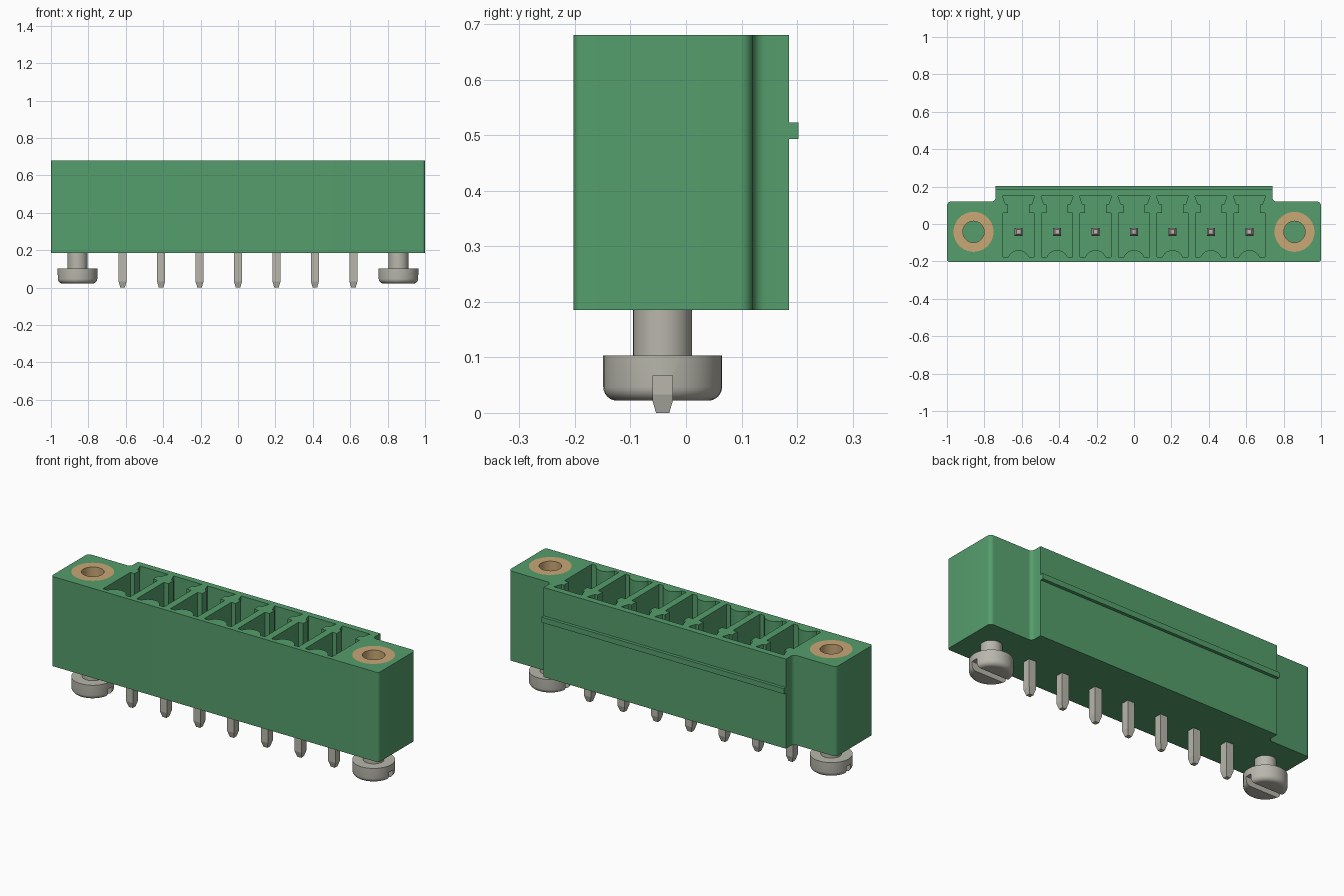
import bpy, bmesh, math
from mathutils import Vector

if "Cube" in bpy.data.objects:
    bpy.data.objects.remove(bpy.data.objects["Cube"])


def material(name, rgb):
    m = bpy.data.materials.new(name)
    m.use_nodes = True
    m.diffuse_color = (*rgb, 1)
    m.node_tree.nodes["Principled BSDF"].inputs["Base Color"].default_value = (*rgb, 1)
    return m


GREEN = material("green plastic", (0.09, 0.34, 0.15))
BRASS = material("tan brass", (0.58, 0.39, 0.18))
METAL = material("grey metal", (0.48, 0.47, 0.41))

BASE, TOP, FLOOR = 0.185, 0.68, 0.27    # housing underside, rim, pocket floor
HOLE_FLOOR = 0.3
PIN_Y, SCREW_X = -0.042, 0.858
PITCH, PINS = 0.2057, 7


def make(name, bm, mat=None):
    bmesh.ops.remove_doubles(bm, verts=bm.verts, dist=1e-5)
    bmesh.ops.recalc_face_normals(bm, faces=bm.faces)
    me = bpy.data.meshes.new(name)
    bm.to_mesh(me)
    bm.free()
    ob = bpy.data.objects.new(name, me)
    bpy.context.collection.objects.link(ob)
    if mat:
        me.materials.append(mat)
    return ob


def prism(bm, outline, z0, z1):
    low = [bm.verts.new((x, y, z0)) for x, y in outline]
    face = bm.faces.new(low)
    up = bmesh.ops.extrude_face_region(bm, geom=[face])["geom"]
    bmesh.ops.translate(bm, vec=(0, 0, z1 - z0),
                        verts=[v for v in up if isinstance(v, bmesh.types.BMVert)])


def box(bm, x0, x1, y0, y1, z0, z1):
    prism(bm, [(x0, y0), (x1, y0), (x1, y1), (x0, y1)], z0, z1)


def lathe(name, profile, centre, mat, closed=False):
    bm = bmesh.new()
    vs = [bm.verts.new((r, 0, z)) for r, z in profile]
    edges = [bm.edges.new(p) for p in zip(vs, vs[1:])]
    if closed:
        edges.append(bm.edges.new((vs[-1], vs[0])))
    bmesh.ops.spin(bm, geom=vs + edges, cent=(0, 0, 0), axis=(0, 0, 1),
                   angle=math.tau, steps=40)
    bmesh.ops.translate(bm, verts=bm.verts, vec=centre)
    return make(name, bm, mat)


def circle(x, y, r, n=40):
    return [(x + r * math.cos(math.tau * i / n), y + r * math.sin(math.tau * i / n))
            for i in range(n)]


def fillet(corners, steps=6):
    # Round every corner (x, y, radius); radius 0 stays sharp
    out = []
    for i, (x, y, r) in enumerate(corners):
        p = Vector((x, y))
        if not r:
            out.append(p)
            continue
        u = (Vector(corners[i - 1][:2]) - p).normalized() * r
        w = (Vector(corners[(i + 1) % len(corners)][:2]) - p).normalized() * r
        for k in range(steps + 1):
            t = math.pi / 2 * k / steps
            out.append(p + u + w - w * math.cos(t) - u * math.sin(t))
    return out


def cut(ob, cutter):
    mod = ob.modifiers.new("cut", 'BOOLEAN')
    mod.operation, mod.solver, mod.object = 'DIFFERENCE', 'EXACT', cutter
    bpy.context.view_layer.objects.active = ob
    bpy.ops.object.modifier_apply(modifier=mod.name)
    bpy.data.objects.remove(cutter)


def smooth(ob):
    bpy.ops.object.select_all(action='DESELECT')
    ob.select_set(True)
    bpy.context.view_layer.objects.active = ob
    bpy.ops.object.shade_smooth_by_angle(angle=math.radians(32))


# Housing with screw ears and a stepped back
half = [(1, -0.2025, 0.015), (1, 0.12, 0.022), (0.74, 0.12, 0.022), (0.74, 0.185, 0)]
outline = half + [(-x, y, r) for x, y, r in reversed(half)]
bm = bmesh.new()
prism(bm, fillet(outline), BASE, TOP)
housing = make("housing", bm, GREEN)

# Keyed pockets with a curved front bump, plus the insert holes
side = [(0.083, -0.177), (0.083, 0.06), (0.056, 0.06), (0.056, 0.105),
        (0.07, 0.105), (0.086, 0.15)]
bump = []
for k in range(13):
    a = math.radians(158 - 136 * k / 12)
    bump.append((0.06 * math.cos(a), -0.1995 + 0.06 * math.sin(a)))
pocket = bump + side + [(-x, y) for x, y in reversed(side)]
pin_xs = [(i - (PINS - 1) / 2) * PITCH for i in range(PINS)]
bm = bmesh.new()
for px in pin_xs:
    prism(bm, [(px + x, y) for x, y in pocket], FLOOR, TOP + 0.1)
for s in (-1, 1):
    prism(bm, circle(s * SCREW_X, PIN_Y, 0.107), HOLE_FLOOR, TOP + 0.1)
cut(housing, make("pocket_cutter", bm))
smooth(housing)

# Latch rib along the back
bm = bmesh.new()
box(bm, -0.74, 0.74, 0.18, 0.2025, 0.493, 0.523)
make("latch_rib", bm, GREEN)

# Square pins with tapered ends
for i, px in enumerate(pin_xs):
    bm = bmesh.new()
    rings = []
    for h, z in ((0.012, 0), (0.0215, 0.033), (0.0215, 0.515), (0.012, 0.545)):
        rings.append([bm.verts.new((px + a * h, PIN_Y + b * h, z))
                      for a, b in ((-1, -1), (1, -1), (1, 1), (-1, 1))])
    for lo, hi in zip(rings, rings[1:]):
        for k in range(4):
            n = (k + 1) % 4
            bm.faces.new((lo[k], lo[n], hi[n], hi[k]))
    bm.faces.new(rings[0])
    bm.faces.new(rings[-1])
    make(f"pin_{i + 1}", bm, METAL)

# Threaded inserts and slotted screws at both ends
for s, label in ((1, "left"), (-1, "right")):
    centre = (s * SCREW_X, PIN_Y, 0)
    insert = lathe(label + "_insert", [(0.057, HOLE_FLOOR), (0.107, HOLE_FLOOR),
                                       (0.107, TOP), (0.057, TOP)], centre, BRASS, True)
    smooth(insert)
    edge = [(0.082 + 0.025 * math.sin(a), 0.047 - 0.025 * math.cos(a))
            for a in (math.pi / 2 * k / 6 for k in range(7))]
    screw = lathe(label + "_screw", [(0, 0.022)] + edge +
                  [(0.107, 0.103), (0.053, 0.103), (0.053, 0.2), (0, 0.2)], centre, METAL)
    bm = bmesh.new()
    box(bm, centre[0] - 0.2, centre[0] + 0.2, PIN_Y - 0.0175, PIN_Y + 0.0175, -0.05, 0.067)
    cut(screw, make("slot_cutter", bm))
    smooth(screw)
